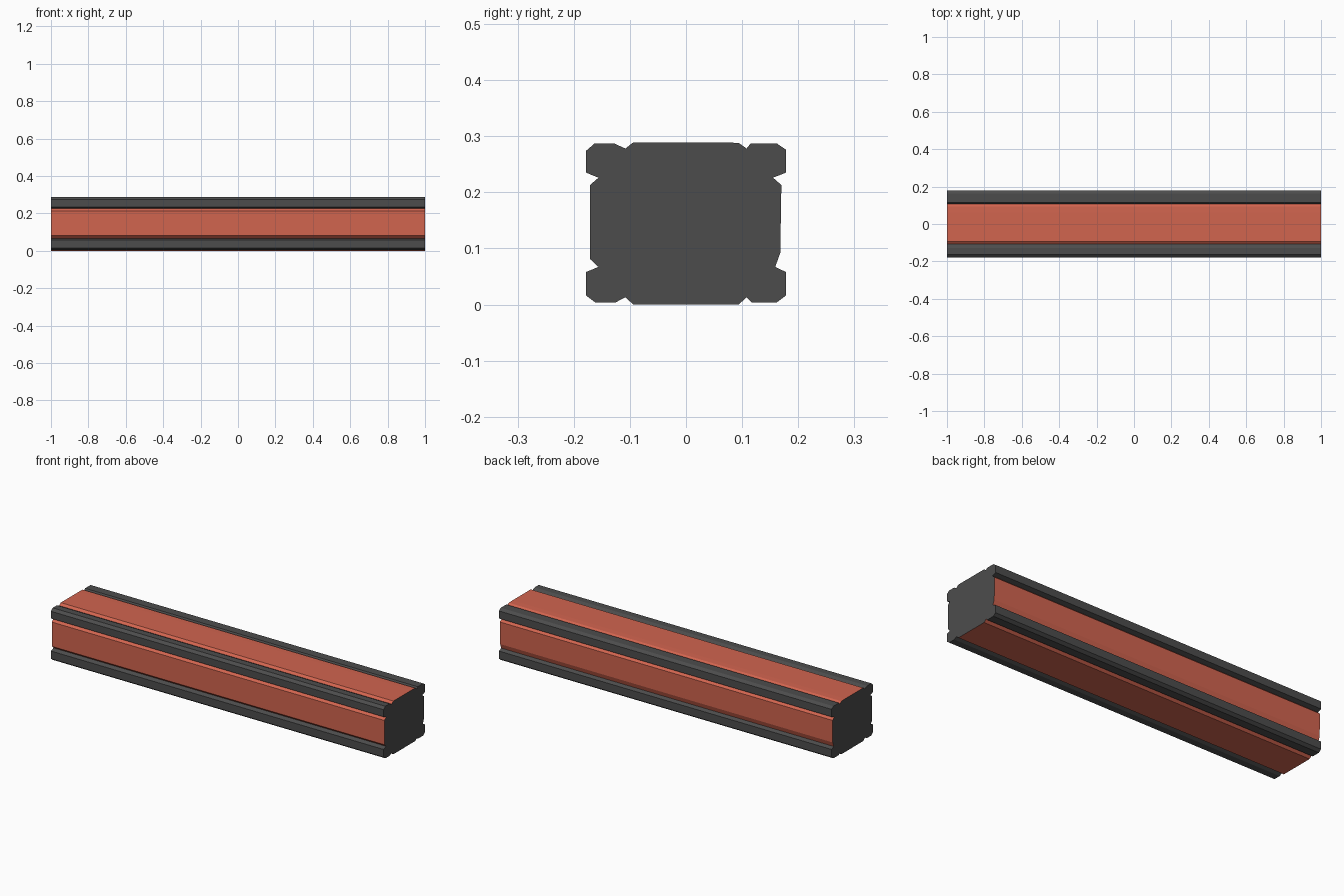
import bpy, bmesh

if "Cube" in bpy.data.objects:
    bpy.data.objects.remove(bpy.data.objects["Cube"])

def make_mat(name, rgb):
    m = bpy.data.materials.new(name)
    m.diffuse_color = (*rgb, 1.0)
    m.use_nodes = True
    m.node_tree.nodes["Principled BSDF"].inputs["Base Color"].default_value = m.diffuse_color
    return m

dark = make_mat("dark grey", (0.073, 0.073, 0.073))
red = make_mat("brick red", (0.64, 0.128, 0.078))

# Cross-section (y, z), clockwise from the top-left groove:
# flat panels alternate with corner rails, each running groove to groove
panels_and_rails = [
    (1, [(-.108, .278), (-.094, .289), (.062, .289), (.094, .288)]),       # top panel
    (0, [(.108, .278), (.115, .287), (.162, .287), (.178, .276), (.178, .235)]),
    (1, [(.155, .226), (.170, .213), (.168, .092)]),                        # back panel
    (0, [(.159, .067), (.178, .058), (.178, .016), (.162, .004), (.117, .004)]),
    (1, [(.108, .013), (.094, .0), (-.094, .0)]),                          # bottom panel
    (0, [(-.108, .013), (-.125, .004), (-.162, .004), (-.178, .016), (-.178, .058)]),
    (1, [(-.156, .067), (-.171, .081), (-.171, .213)]),                    # front panel
    (0, [(-.156, .226), (-.178, .235), (-.178, .274), (-.163, .287), (-.128, .287)]),
]
points = [(p, mat) for mat, chain in panels_and_rails for p in chain]

# Beam: sweep the section along x, dark ends, red panel strips
bm = bmesh.new()
left = [bm.verts.new((-1, y, z)) for (y, z), _ in points]
right = [bm.verts.new((1, y, z)) for (y, z), _ in points]
n = len(points)
for i in range(n):
    j = (i + 1) % n
    face = bm.faces.new((left[i], left[j], right[j], right[i]))
    face.material_index = points[i][1]
for ring in (left, right):
    bm.faces.new(ring)
bmesh.ops.recalc_face_normals(bm, faces=bm.faces)

mesh = bpy.data.meshes.new("grooved_beam")
mesh.materials.append(dark)
mesh.materials.append(red)
bm.to_mesh(mesh)
bm.free()
beam = bpy.data.objects.new("grooved_beam", mesh)
bpy.context.collection.objects.link(beam)
